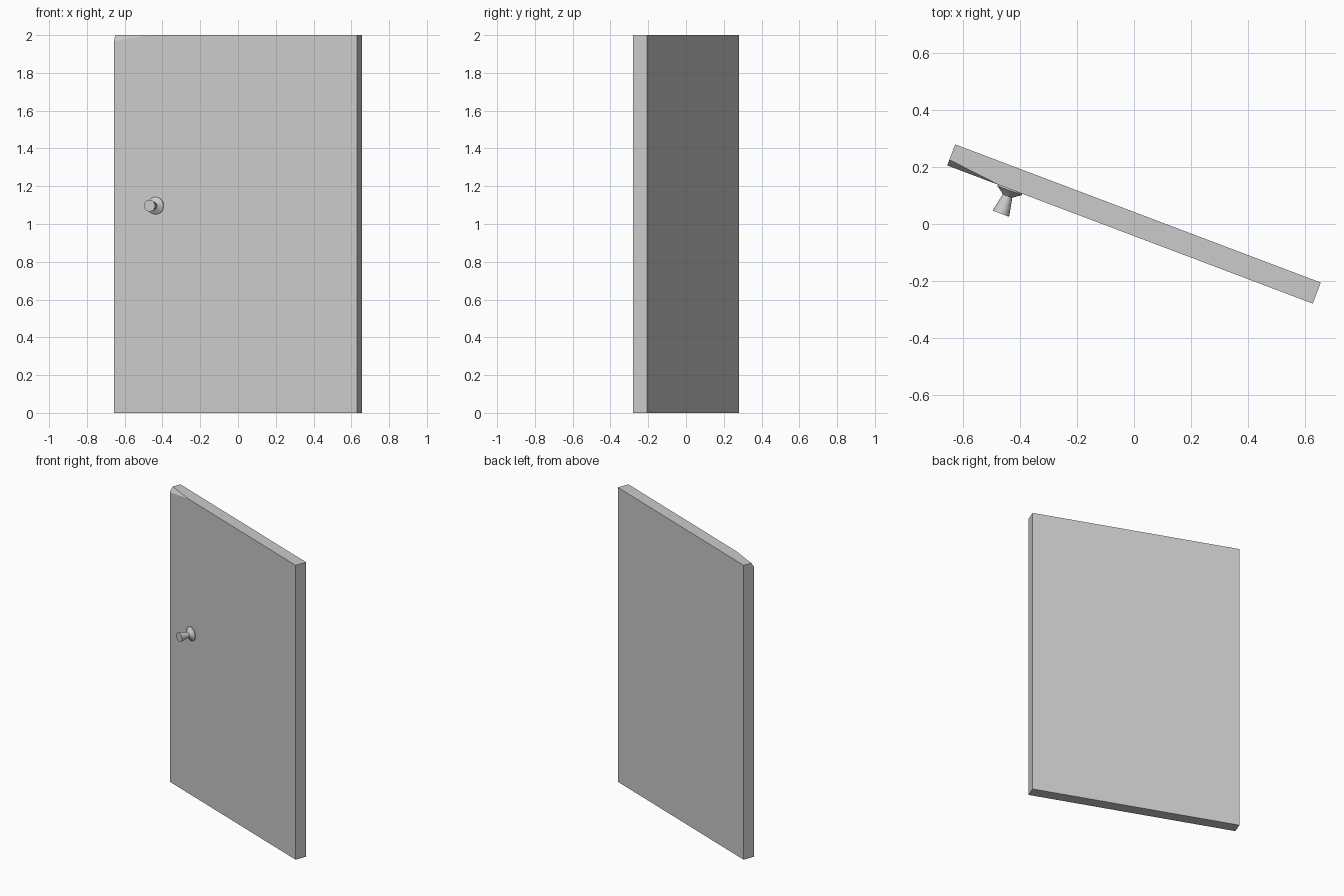
import bpy, bmesh, math
from mathutils import Matrix

if "Cube" in bpy.data.objects:
    bpy.data.objects.remove(bpy.data.objects["Cube"])

TURN = Matrix.Rotation(math.radians(-20.7), 4, 'Z')
W, T, H = 0.6875, 0.0396, 2.0   # half width, half thickness, height


def finish(bm, name):
    bmesh.ops.recalc_face_normals(bm, faces=bm.faces)
    bm.transform(TURN)
    mesh = bpy.data.meshes.new(name)
    bm.to_mesh(mesh)
    bm.free()
    obj = bpy.data.objects.new(name, mesh)
    bpy.context.collection.objects.link(obj)
    return obj


# Door slab with one chipped top corner (convex hull of its corners)
bm = bmesh.new()
corners = [(x, y, z) for x in (-W, W) for y in (-T, T) for z in (0, H)
           if (x, y, z) != (-W, -T, H)]
chip = [(-W, -0.018, H), (-0.49, -T, H), (-W, -T, 1.968)]
for p in corners + chip:
    bm.verts.new(p)
bmesh.ops.convex_hull(bm, input=bm.verts)
bmesh.ops.dissolve_limit(bm, angle_limit=0.01, verts=bm.verts, edges=bm.edges)
finish(bm, "door_panel")

# Knob: lathed flange, narrow neck and flared grip, pointing to the front
profile = [(0, -0.01), (0.046, -0.01), (0.046, 0.005), (0.022, 0.022),
           (0.018, 0.026), (0.031, 0.092), (0, 0.092)]
bm = bmesh.new()
vs = [bm.verts.new((r, -d, 0)) for r, d in profile]
es = [bm.edges.new(pair) for pair in zip(vs, vs[1:])]
bmesh.ops.spin(bm, geom=vs + es, axis=(0, 1, 0), cent=(0, 0, 0),
               angle=math.tau, steps=20)
bmesh.ops.remove_doubles(bm, verts=bm.verts, dist=1e-4)
bm.transform(Matrix.Translation((-0.451, -T, 1.097)))
knob = finish(bm, "door_knob")
bpy.context.view_layer.objects.active = knob
knob.select_set(True)
bpy.ops.object.shade_smooth_by_angle(angle=math.radians(30))
